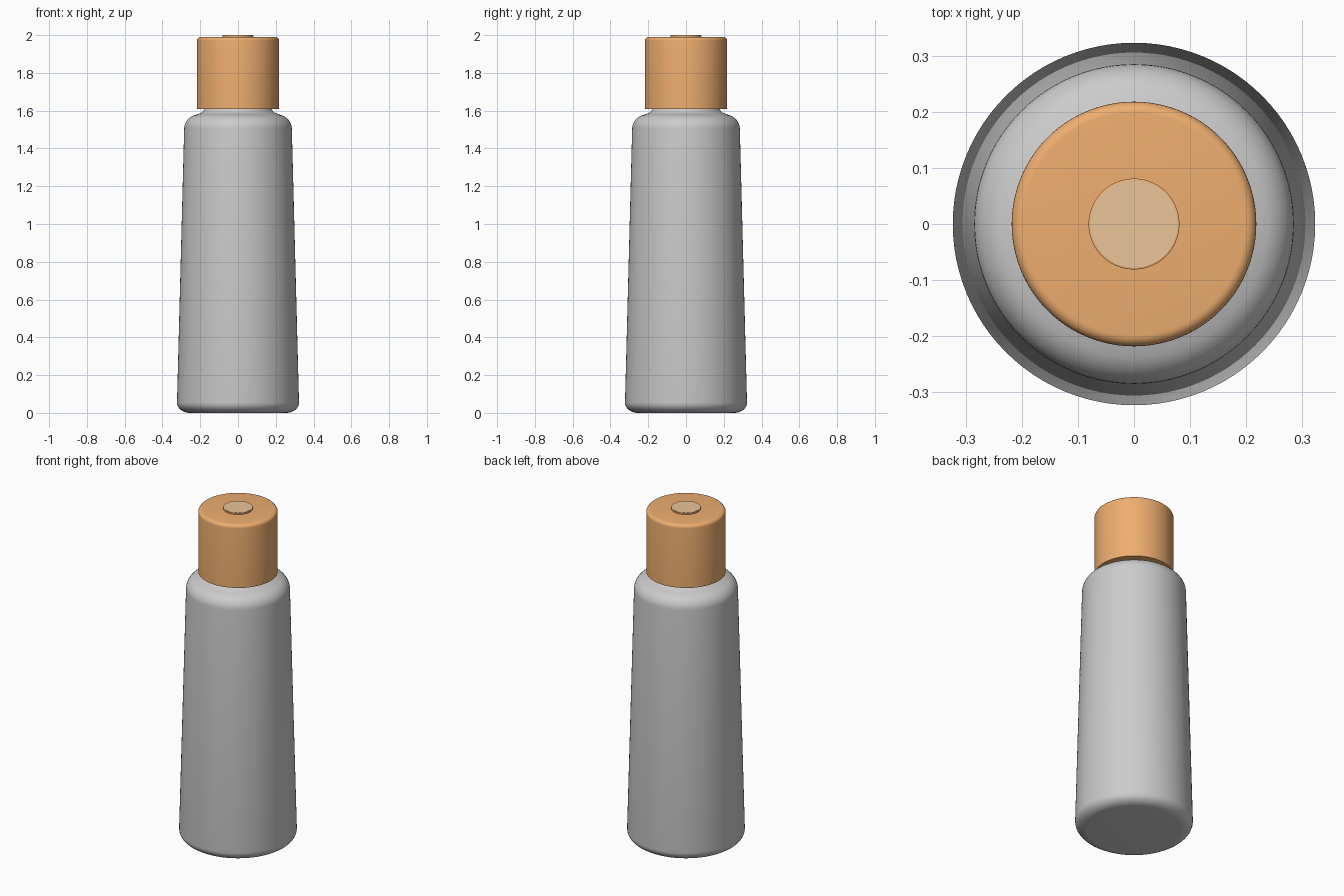
import bpy, bmesh, math

if "Cube" in bpy.data.objects:
    bpy.data.objects.remove(bpy.data.objects["Cube"])

SEGMENTS = 96


def arc(cx, cz, rx, rz, a0, a1, n=8):
    """Points on an elliptical arc in the r-z plane, angles in degrees."""
    pts = []
    for i in range(n + 1):
        a = math.radians(a0 + (a1 - a0) * i / n)
        pts.append((cx + rx * math.cos(a), cz + rz * math.sin(a)))
    return pts


def material(name, color):
    mat = bpy.data.materials.new(name)
    mat.diffuse_color = color
    mat.use_nodes = True
    mat.node_tree.nodes["Principled BSDF"].inputs["Base Color"].default_value = mat.diffuse_color
    return mat


def lathe(name, profile, mat=None):
    """Revolve an (r, z) profile, listed bottom to top, around z."""
    bm = bmesh.new()
    verts = [bm.verts.new((r, 0, z)) for r, z in profile]
    edges = [bm.edges.new(pair) for pair in zip(verts, verts[1:])]
    bmesh.ops.spin(bm, geom=verts + edges, axis=(0, 0, 1), cent=(0, 0, 0),
                   angle=math.tau, steps=SEGMENTS, use_duplicate=False)
    bmesh.ops.remove_doubles(bm, verts=bm.verts, dist=1e-5)
    bmesh.ops.recalc_face_normals(bm, faces=bm.faces)
    mesh = bpy.data.meshes.new(name)
    bm.to_mesh(mesh)
    bm.free()
    obj = bpy.data.objects.new(name, mesh)
    bpy.context.collection.objects.link(obj)
    if mat:
        mesh.materials.append(mat)
    bpy.ops.object.select_all(action='DESELECT')
    bpy.context.view_layer.objects.active = obj
    obj.select_set(True)
    bpy.ops.object.shade_smooth_by_angle(angle=math.radians(35))
    return obj


orange = material("cap_orange", (0.85, 0.42, 0.16, 1))
tan = material("button_tan", (0.82, 0.56, 0.32, 1))

# Tapered bottle: rounded base, rounded shoulder, flared neck
body = [(0, 0)]
body += arc(0.255, 0.055, 0.068, 0.055, -90, 0)
body += arc(0.205, 1.505, 0.08, 0.075, 0, 75)
body += arc(0.222, 1.622, 0.047, 0.04, 255, 180, 6)
body += [(0.175, 1.66), (0, 1.66)]
lathe("bottle_body", body)

# Cylindrical cap with a softened top edge
cap = [(0, 1.61), (0.218, 1.61)]
cap += arc(0.198, 1.97, 0.02, 0.02, 0, 90, 6)
cap += [(0, 1.99)]
lathe("cap", cap, orange)

# Raised disc on the cap: orange rim with a tan face
lathe("button_rim", [(0, 1.98), (0.081, 1.98), (0.081, 1.998), (0.078, 1.999), (0, 1.999)], orange)
lathe("button", [(0, 1.99), (0.078, 1.99), (0.078, 2.0), (0, 2.0)], tan)
